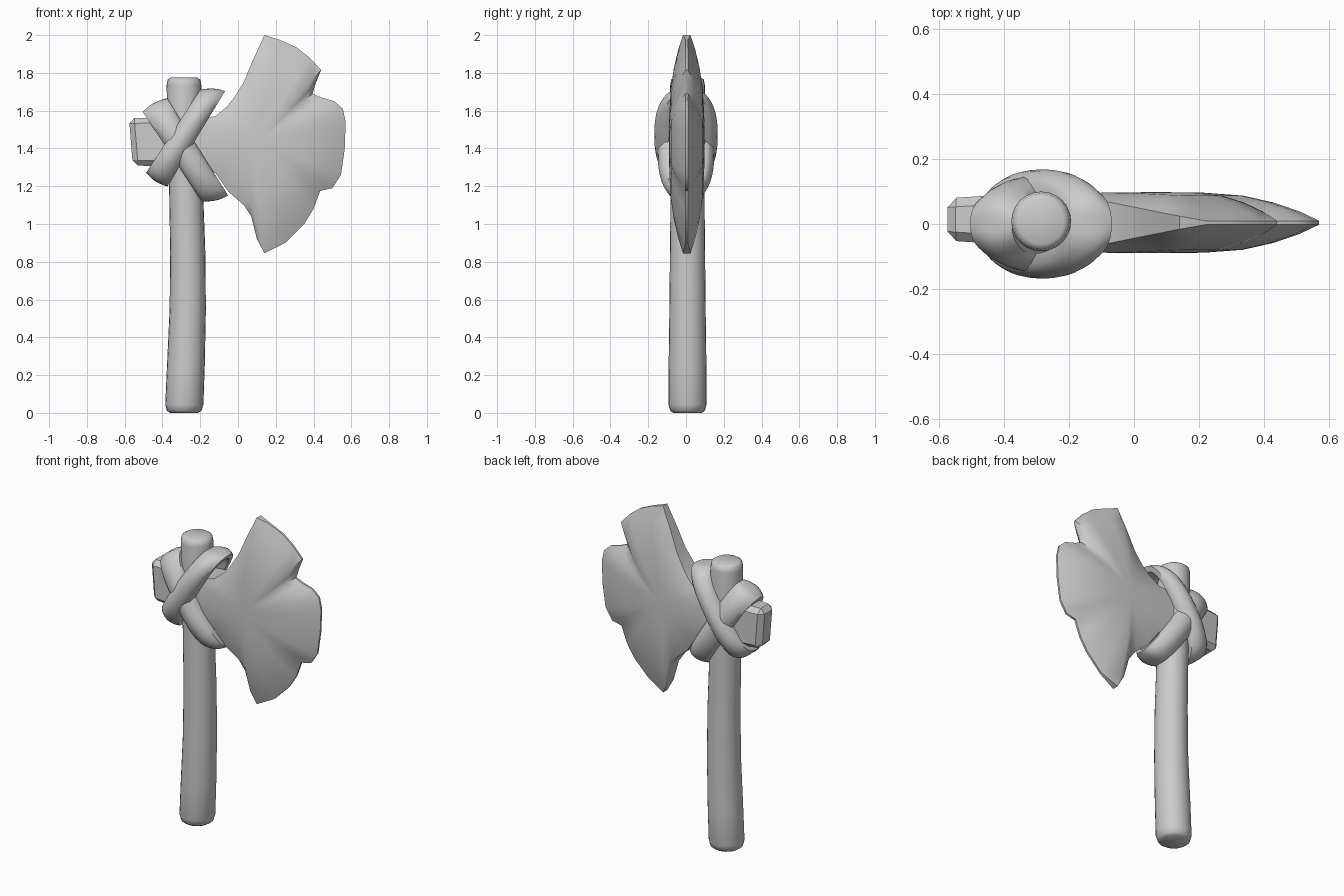
import bpy, bmesh
from math import sin, cos, pi, radians, copysign
from mathutils import Vector

cube = bpy.data.objects.get("Cube")
if cube:
    bpy.data.objects.remove(cube)

grey = bpy.data.materials.new("stone_grey")
grey.use_nodes = True
colour = (0.6, 0.6, 0.6, 1)
grey.diffuse_color = colour
grey.node_tree.nodes["Principled BSDF"].inputs["Base Color"].default_value = colour


def finish(name, bm, angle):
    """Turn a bmesh into a shaded, coloured object."""
    bmesh.ops.recalc_face_normals(bm, faces=bm.faces)
    mesh = bpy.data.meshes.new(name)
    bm.to_mesh(mesh)
    bm.free()
    mesh.materials.append(grey)
    obj = bpy.data.objects.new(name, mesh)
    bpy.context.collection.objects.link(obj)
    bpy.ops.object.select_all(action='DESELECT')
    obj.select_set(True)
    bpy.context.view_layer.objects.active = obj
    bpy.ops.object.shade_smooth_by_angle(angle=radians(angle))
    return obj


def bridge(bm, a, b):
    """Join two closed rings of vertices with quads."""
    n = len(a)
    for i in range(n):
        j = (i + 1) % n
        bm.faces.new((a[i], a[j], b[j], b[i]))


# Handle: round, gently bowed, with softened ends
def build_handle():
    stations = [(0, -.285, .075), (.012, -.285, .092), (.045, -.284, .101),
                (.25, -.276, .1), (.55, -.266, .096), (.85, -.266, .093),
                (1.15, -.274, .09), (1.45, -.282, .09), (1.735, -.286, .092),
                (1.765, -.286, .086), (1.775, -.286, .07)]
    bm = bmesh.new()
    sides = 24
    rings = []
    for z, x, r in stations:
        turns = [2 * pi * i / sides for i in range(sides)]
        rings.append([bm.verts.new((x + r * cos(t), .008 + r * sin(t), z)) for t in turns])
    for a, b in zip(rings, rings[1:]):
        bridge(bm, a, b)
    bm.faces.new(rings[0])
    bm.faces.new(rings[-1])
    finish("handle", bm, 50)


# Blade: chipped outline swelling from a thin rim to a thick middle
def build_blade():
    outline = [(-.3, 1.55), (-.12, 1.57), (-.06, 1.62), (-.02, 1.67), (.03, 1.75),
               (.08, 1.87), (.14, 2), (.22, 1.975), (.31, 1.935), (.38, 1.88),
               (.44, 1.815), (.41, 1.74), (.395, 1.69), (.44, 1.67), (.51, 1.65),
               (.555, 1.61), (.57, 1.54), (.565, 1.4), (.545, 1.26), (.5, 1.19),
               (.435, 1.175), (.4, 1.08), (.35, 1), (.25, .9), (.14, .845),
               (.1, .92), (.07, 1.04), (.03, 1.1), (-.05, 1.17), (-.12, 1.27),
               (-.3, 1.32)]
    centre = Vector((.1, 1.43))
    thick = .094
    profile = [(1, 0), (.87, .33), (.7, .64), (.5, .88), (.25, .98)]
    bm = bmesh.new()
    rims = []
    for side in (-1, 1):
        rings = []
        for t, swell in profile:
            ring = []
            for x, z in outline:
                # Blunt along the back, sharp along the cutting edge
                rim = min(.08, .02 + .2 * (.14 - x)) if x <= .14 else .006
                p = centre.lerp(Vector((x, z)), t)
                y = side * (rim + (thick - rim) * swell)
                ring.append(bm.verts.new((p.x, y + .004, p.y)))
            rings.append(ring)
        for a, b in zip(rings, rings[1:]):
            bridge(bm, a, b)
        hub = bm.verts.new((centre.x, side * thick + .004, centre.y))
        for i, v in enumerate(rings[-1]):
            bm.faces.new((v, rings[-1][i - 1], hub))
        rims.append(rings[0])
    bridge(bm, rims[0], rims[1])
    finish("blade", bm, 45)


# Butt: faceted stub of the head behind the handle
def build_butt():
    bm = bmesh.new()
    bmesh.ops.create_cube(bm, size=1)
    for v in bm.verts:
        outer = v.co.x < 0
        v.co = Vector((-.577 if outer else -.2,
                       .014 + v.co.y * (.13 if outer else .18),
                       1.435 + v.co.z * (.25 if outer else .27)))
        if outer and v.co.z < 1.4:
            v.co.x += .02
    bmesh.ops.bevel(bm, geom=bm.edges[:], offset=.028, segments=1, affect='EDGES')
    finish("butt", bm, 20)


# Bindings: straps looped diagonally round the handle and head
def build_strap(name, low, high, depth, low_width, high_width):
    low, high = Vector(low), Vector(high)
    mid, half = (low + high) / 2, (high - low) / 2
    wa, wb = Vector(low_width), Vector(high_width)
    section = [(-1, 0), (-.7, .55), (-.35, .88), (0, 1), (.35, .88), (.7, .55), (1, 0)]
    steps = 48
    bm = bmesh.new()
    rings = []
    for i in range(steps):
        t = 2 * pi * i / steps
        c, s = cos(t), sin(t)
        u = copysign(abs(c) ** .8, c)
        w = copysign(abs(s) ** .8, s)
        width = wa.lerp(wb, (u + 1) / 2)
        bulge = .01 + .03 * abs(s)
        ring = []
        for k, o in section + [(1, -1), (-1, -1)]:
            lift = o * bulge if o >= 0 else -.035
            out = half.normalized() * c * lift
            p = mid + half * u + width * k + out
            ring.append(bm.verts.new((p.x, w * (depth - .04) + s * lift, p.y)))
        rings.append(ring)
    for i in range(steps):
        bridge(bm, rings[i - 1], rings[i])
    finish(name, bm, 50)


build_handle()
build_blade()
build_butt()
build_strap("upper_binding", (-.43, 1.235), (-.135, 1.707), .168, (.056, -.036), (.066, -.004))
build_strap("lower_binding", (-.44, 1.63), (-.122, 1.135), .15, (.064, .036), (.07, .016))
